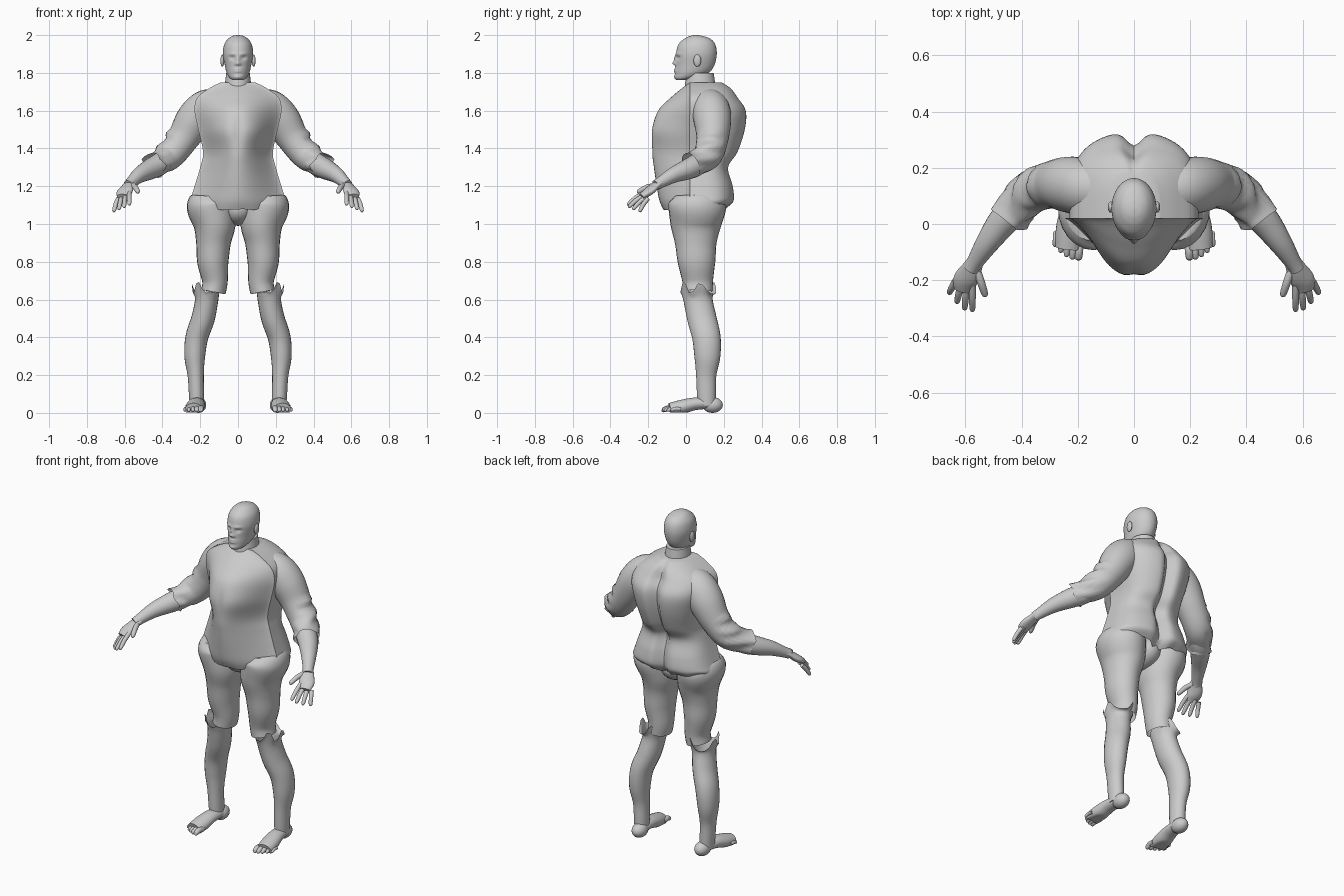
import bpy, bmesh, math
from mathutils import Vector, Matrix

if "Cube" in bpy.data.objects:
    bpy.data.objects.remove(bpy.data.objects["Cube"])

grey = bpy.data.materials.new("plain grey")
grey.use_nodes = True
grey.diffuse_color = (0.6, 0.6, 0.6, 1)
grey.node_tree.nodes["Principled BSDF"].inputs["Base Color"].default_value = grey.diffuse_color


def finish(name, bm, mirror):
    """Turn a bmesh into a smooth shaded object, mirrored if it is one of a pair."""
    bmesh.ops.recalc_face_normals(bm, faces=bm.faces)
    mesh = bpy.data.meshes.new(name)
    bm.to_mesh(mesh)
    bm.free()
    mesh.materials.append(grey)
    obj = bpy.data.objects.new(name, mesh)
    bpy.context.collection.objects.link(obj)
    if mirror:
        obj.modifiers.new("Mirror", "MIRROR").use_mirror_merge = False
    bpy.ops.object.select_all(action="DESELECT")
    obj.select_set(True)
    bpy.context.view_layer.objects.active = obj
    bpy.ops.object.shade_smooth_by_angle(angle=math.radians(50))
    return obj


def smooth_rows(rows, steps):
    """Catmull-Rom interpolation of parameter rows."""
    result = []
    for i in range(len(rows) - 1):
        before, start, end = rows[max(i - 1, 0)], rows[i], rows[i + 1]
        after = rows[min(i + 2, len(rows) - 1)]
        for k in range(steps):
            t = k / steps
            result.append([
                b + (c - a) * t / 2 + (a - 2.5 * b + 2 * c - d / 2) * t ** 2
                + (3 * b - a - 3 * c + d) * t ** 3 / 2
                for a, b, c, d in zip(before, start, end, after)])
    return result + [list(rows[-1])]


def circle(sides):
    """Cosine and sine pairs around one turn."""
    return [(math.cos(math.tau * k / sides), math.sin(math.tau * k / sides)) for k in range(sides)]


def skin(name, rings, cap_start=True, cap_end=True, mirror=False):
    """Bridge closed rings of points into one object."""
    bm = bmesh.new()
    loops = [[bm.verts.new(point) for point in ring] for ring in rings]
    for low, high in zip(loops, loops[1:]):
        for i in range(len(low)):
            bm.faces.new((low[i - 1], low[i], high[i], high[i - 1]))
    if cap_start:
        bm.faces.new(loops[0])
    if cap_end:
        bm.faces.new(loops[-1])
    return finish(name, bm, mirror)


def limb(name, rows, depth=1, ref=(0, 0, 1), **caps):
    """Sweep an ellipse along rows of x, y, z, radius; depth scales it towards ref."""
    path = smooth_rows(rows, 6)
    rings = []
    for i, (x, y, z, r) in enumerate(path):
        ahead = Vector(path[min(i + 1, len(path) - 1)][:3]) - Vector(path[max(i - 1, 0)][:3])
        side = ahead.cross(Vector(ref)).normalized()
        up = side.cross(ahead).normalized() * depth
        rings.append([Vector((x, y, z)) + (side * c + up * s) * r for c, s in circle(24)])
    return skin(name, rings, mirror=True, **caps)


def digit(name, base, tip, r):
    """Rounded, slightly bent finger or toe."""
    base, tip = Vector(base), Vector(tip)
    bend = base.lerp(tip, 0.5) + Vector((0, 0, r / 2))
    near = base.lerp(tip, 0.9)
    limb(name, [(*base, r), (*bend, r), (*near, r * 0.8), (*tip, r * 0.1)])


def ball(name, centre, size, mirror=True):
    """Ellipsoid from a sphere primitive."""
    bm = bmesh.new()
    bmesh.ops.create_uvsphere(bm, u_segments=24, v_segments=12, radius=1,
                              matrix=Matrix.LocRotScale(Vector(centre), None, Vector(size)))
    return finish(name, bm, mirror)


def sculpt(obj, dabs):
    """Push the front of a mesh along y with soft, symmetric dabs."""
    for v in obj.data.vertices:
        if v.co.y < 0.04:
            for x, z, width, height, push in dabs:
                across, along = (abs(v.co.x) - x) / width, (v.co.z - z) / height
                v.co.y += push * math.exp(-across ** 2 - along ** 2)


# torso: height, half width, front, back; wedge front, broad grooved back, ragged hem
rings = []
for z, w, front, back in smooth_rows([
        (1.07, .26, -.12, .22), (1.12, .255, -.14, .26), (1.2, .23, -.155, .255),
        (1.3, .2, -.17, .23), (1.38, .185, -.18, .28), (1.5, .21, -.18, .32),
        (1.6, .23, -.15, .325), (1.67, .215, -.08, .28), (1.72, .15, -.02, .24),
        (1.75, .09, .02, .19)], 6):
    ring = []
    for c, s in circle(72):
        if s < 0:
            y = .02 - (front - .02) * s ** 3
        else:
            groove = .05 * math.exp(-(c / .16) ** 2) * min(1, (1.78 - z) * 8)
            y = .02 + (back - .02) * s ** .5 - groove
        hem = max(0, 1.14 - z) / 2
        ring.append((w * c, y, z + hem * (abs(c) + math.sin(9 * c + 5 * s) / 5)))
    rings.append(ring)
torso = skin("torso", rings, cap_start=False)
sculpt(torso, [(.1, 1.49, .07, .07, -.02), (0, 1.5, .02, .1, .008)])

# head: height, half width, front, back
rings = []
for z, w, front, back in smooth_rows([
        (1.762, .026, -.05, 0), (1.775, .045, -.058, .06), (1.8, .06, -.058, .12),
        (1.84, .07, -.055, .15), (1.9, .08, -.053, .163), (1.95, .073, -.04, .155),
        (1.98, .053, -.01, .13), (1.995, .03, .02, .09), (2, .006, .045, .06)], 9):
    middle, half = (front + back) / 2, (back - front) / 2
    rings.append([(w * c, middle + half * s, z) for c, s in circle(64)])
head = skin("head", rings)
# sockets, brow, nose bridge, nose tip, nostrils, lips, mouth line, chin
sculpt(head, [
    (.03, 1.88, .014, .01, .011), (.028, 1.9, .022, .008, -.006), (0, 1.87, .008, .02, -.01),
    (0, 1.85, .011, .009, -.014), (.012, 1.846, .007, .007, -.006), (0, 1.814, .022, .01, -.01),
    (0, 1.814, .02, .003, .008), (0, 1.778, .02, .01, -.005)])
ball("eyes", (.03, -.026, 1.881), (.012, .009, .006))
ball("ears", (.083, .06, 1.865), (.01, .02, .032))

# neck
rings = [[(r * c, .075 + 1.15 * r * s, z) for c, s in circle(32)]
         for z, r in smooth_rows([(1.62, .085), (1.7, .075), (1.8, .062)], 5)]
skin("neck", rings)

# sleeves, open and ragged at the elbow
sleeves = limb("sleeves", [
    (.1, .12, 1.63, .085), (.17, .13, 1.61, .1), (.23, .14, 1.55, .1), (.29, .14, 1.455, .085),
    (.36, .115, 1.365, .077), (.42, .055, 1.325, .067), (.445, .025, 1.31, .07)], cap_end=False)
for v in sleeves.data.vertices:
    if v.co.x > .36:
        v.co.x += math.sin(90 * v.co.z) / 100

# forearms and palms
limb("forearms", [
    (.34, .12, 1.38, .05), (.41, .065, 1.32, .058), (.465, .01, 1.29, .054),
    (.52, -.065, 1.26, .042), (.565, -.135, 1.22, .03), (.58, -.16, 1.205, .028)])
limb("palms", [(.565, -.135, 1.22, .03), (.58, -.165, 1.2, .037),
               (.6, -.2, 1.17, .043), (.61, -.235, 1.145, .032)], depth=.5)

# fingers fan out across the palm; the middle two reach furthest
for i, label in enumerate(("index", "middle", "ring", "little")):
    reach = .02 * math.sin(i + .5)
    digit(label + "_fingers", (.575 + .02 * i, -.217 + .005 * i, 1.167 - .011 * i),
          (.575 + .028 * i, -.303 + .016 * i - reach, 1.1 - .012 * i), .012)
digit("thumbs", (.56, -.16, 1.205), (.527, -.26, 1.168), .014)

# pelvis and thighs, flaring at the hip
ball("pelvis", (0, .06, 1.08), (.09, .13, .09), mirror=False)
limb("thighs", [
    (.145, .06, 1.15, .1), (.145, .06, 1.1, .127), (.125, .052, 1, .113), (.13, .052, .9, .092),
    (.133, .056, .8, .083), (.122, .062, .7, .068), (.13, .062, .64, .065)],
    depth=1.2, ref=(0, 1, 0), cap_end=False)

# lower legs with a loose ragged rim at the knee
lower_legs = limb("lower_legs", [
    (.168, .065, .665, .076), (.166, .064, .6, .062), (.185, .084, .5, .062),
    (.218, .108, .4, .06), (.229, .113, .3, .055), (.224, .107, .2, .043),
    (.22, .108, .1, .04), (.218, .11, .04, .038)], depth=1.25, ref=(0, 1, 0), cap_start=False)
for v in lower_legs.data.vertices:
    if v.co.z > .6:
        v.co.z += (v.co.z - .6) / 2 * math.sin(40 * v.co.x + 60 * v.co.y)

# feet: heel, instep and ball
ball("heels", (.21, .14, .042), (.042, .055, .042))
limb("insteps", [(.21, .15, .05, .036), (.22, .05, .048, .044), (.228, -.02, .032, .05),
                 (.235, -.085, .018, .046)], depth=.75)
for v in bpy.data.objects["insteps"].data.vertices:
    v.co.z = max(v.co.z, .003)

# toes shrink outward
for i in range(5):
    x = .194 + .021 * i
    digit("toes_%d" % (i + 1), (x, -.06 + .008 * i, .02),
          (x + .004, -.13 + .003 * i * i, .014), .015 - .0015 * i)
